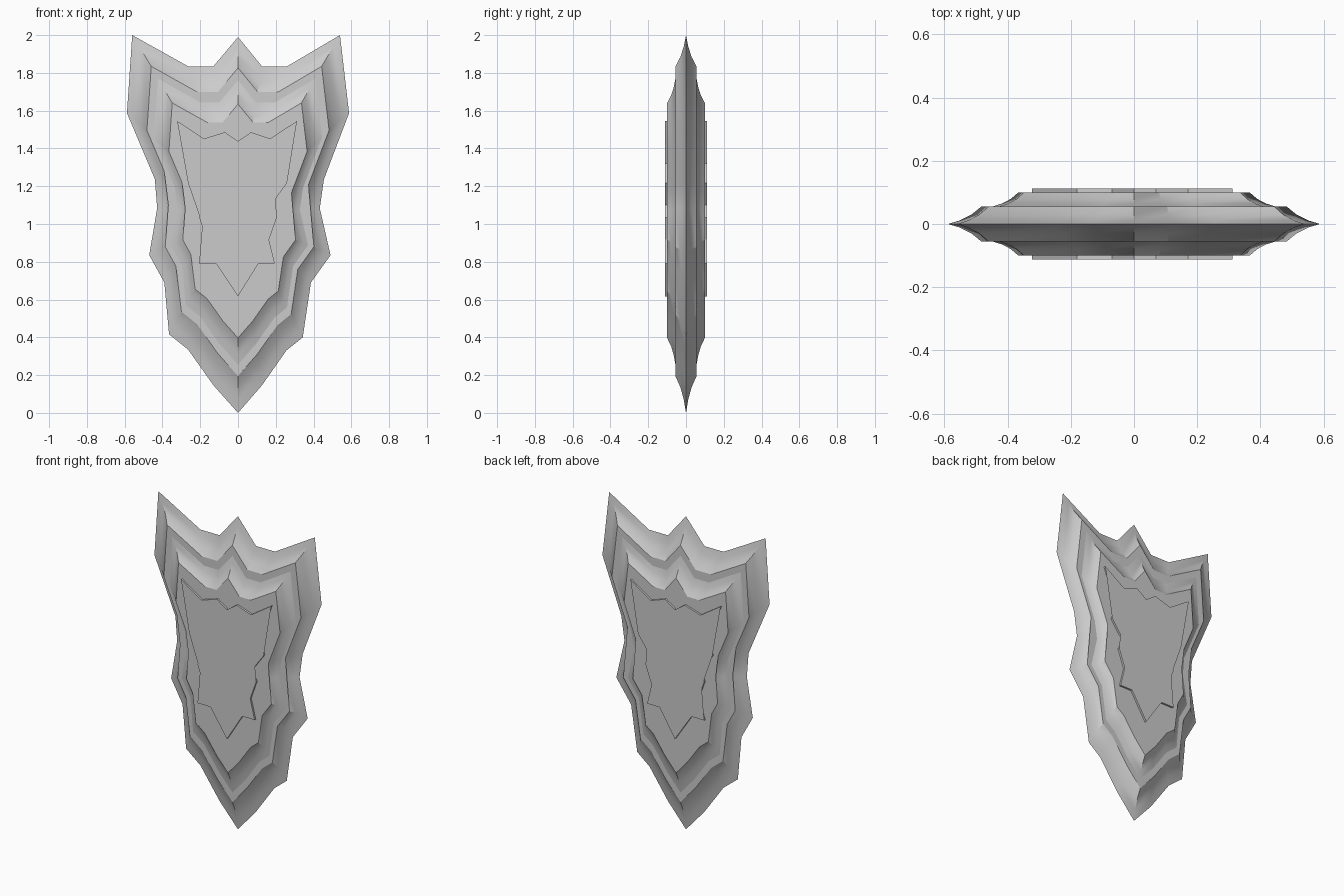
import bpy, bmesh, math

if "Cube" in bpy.data.objects:
    bpy.data.objects.remove(bpy.data.objects["Cube"])

# Outer silhouette (x, z), clockwise from the upper left tip
SHIELD = [(-.56, 2.0), (-.264, 1.835), (-.13, 1.835), (0, 1.99), (.127, 1.835), (.26, 1.835),
          (.54, 2.0), (.588, 1.587), (.455, 1.237), (.433, 1.083), (.49, .835), (.386, .69),
          (.343, .40), (.256, .33), (.127, .146), (0, 0), (-.13, .146), (-.264, .335),
          (-.365, .416), (-.39, .69), (-.47, .835), (-.428, 1.083), (-.44, 1.237), (-.588, 1.587)]

# Jagged centre plate outline
PLATE = [(-.322, 1.545), (-.18, 1.452), (-.069, 1.486), (0, 1.438), (.069, 1.486), (.17, 1.452),
         (.312, 1.545), (.227, 1.32), (.259, 1.216), (.174, 1.10), (.206, 1.035), (.164, .917),
         (.195, .79), (.108, .79), (0, .617), (-.116, .79), (-.206, .79), (-.164, .917),
         (-.206, 1.035), (-.18, 1.10), (-.264, 1.216), (-.232, 1.32)]


def layered(name, outline, steps, zc):
    """Closed solid: rings of the outline scaled about (0, zc), mirrored front to back.
    steps = (scale, half depth) from the rim to the flat face."""
    bm = bmesh.new()
    front = [(s, -y) for s, y in reversed(steps)]
    back = [(s, y) for s, y in steps if y > 0]
    rings = [[bm.verts.new((x * s, y, zc + (z - zc) * s)) for x, z in outline]
             for s, y in front + back]
    n = len(outline)
    for a, b in zip(rings, rings[1:]):
        for i in range(n):
            j = (i + 1) % n
            bm.faces.new((a[i], a[j], b[j], b[i]))
    caps = [bm.faces.new(rings[0]), bm.faces.new(rings[-1])]
    bmesh.ops.triangulate(bm, faces=caps)
    bmesh.ops.recalc_face_normals(bm, faces=bm.faces)
    mesh = bpy.data.meshes.new(name)
    bm.to_mesh(mesh)
    bm.free()
    ob = bpy.data.objects.new(name, mesh)
    bpy.context.collection.objects.link(ob)
    bpy.ops.object.select_all(action='DESELECT')
    ob.select_set(True)
    bpy.context.view_layer.objects.active = ob
    bpy.ops.object.shade_smooth_by_angle(angle=math.radians(30))
    return ob


# Hollow-ground bevel: fraction of inset, fraction of rise
BEVEL = [(0, 0), (.35, .2), (.7, .53), (1, 1)]


def bevel(s0, s1, y0, y1):
    return [(s0 + (s1 - s0) * t, y0 + (y1 - y0) * r) for t, r in BEVEL]


# Large blade-edged shield body
layered("shield_body", SHIELD, bevel(1.0, .82, 0, .056), 1.08)
# Smaller raised tier on both faces
layered("raised_tier", SHIELD, bevel(.757, .622, .056, .1), 1.05)
# Thin jagged plate on both faces
layered("centre_plate", PLATE, [(1, .112)], 1.08)
